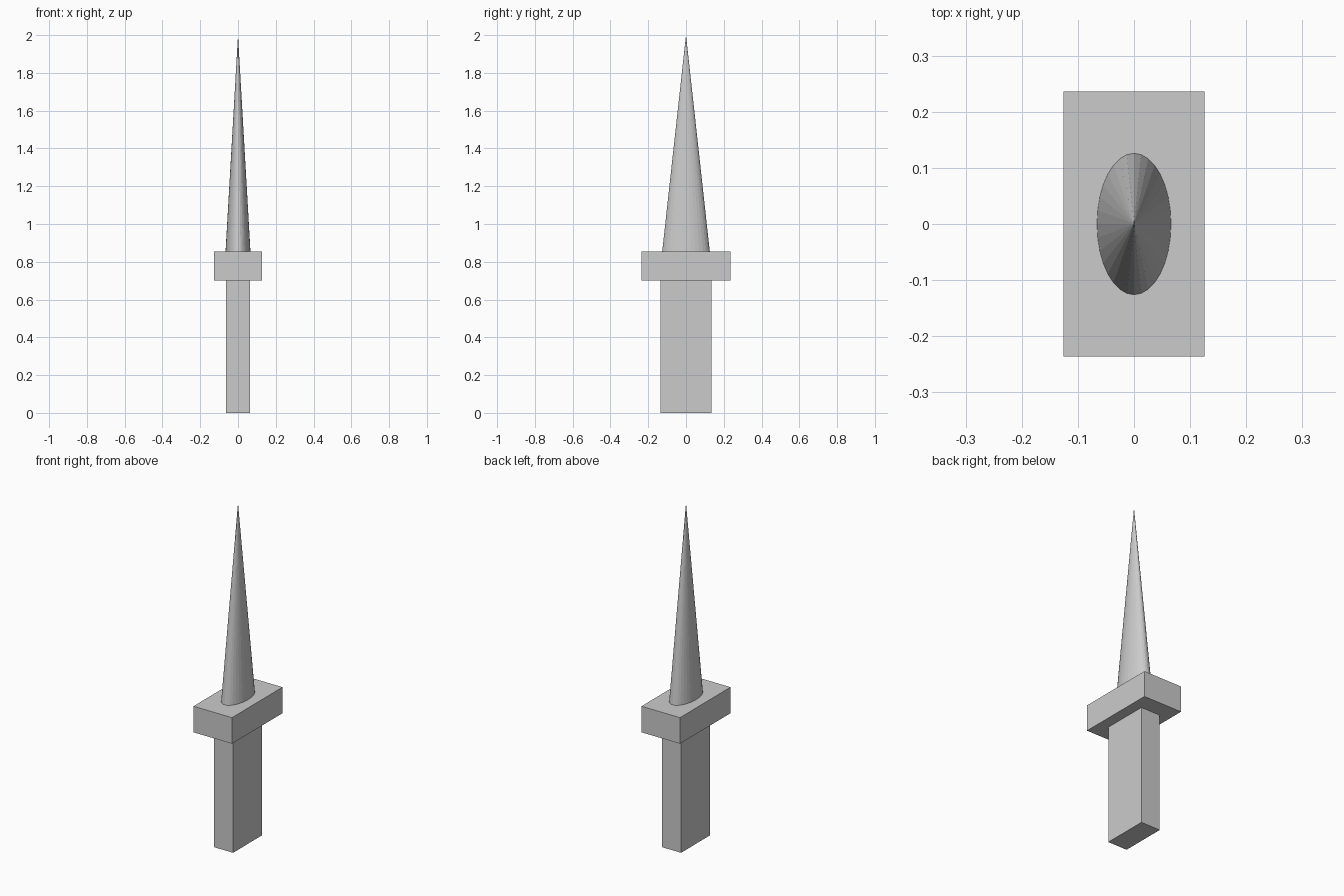
import bpy

if "Cube" in bpy.data.objects:
    bpy.data.objects.remove(bpy.data.objects["Cube"])


def box(name, half_x, half_y, z0, z1):
    bpy.ops.mesh.primitive_cube_add(size=2, location=(0, 0, (z0 + z1) / 2))
    ob = bpy.context.object
    ob.name = name
    ob.scale = (half_x, half_y, (z1 - z0) / 2)
    bpy.ops.object.transform_apply(location=False, rotation=False, scale=True)
    return ob


HANDLE_TOP, GUARD_TOP, TIP = 0.70, 0.854, 2.0

# Rectangular grip and cross guard
box("handle", 0.063, 0.136, 0.0, HANDLE_TOP)
box("guard", 0.126, 0.236, HANDLE_TOP, GUARD_TOP)

# Faceted blade: a cone flattened to an elliptical section
bpy.ops.mesh.primitive_cone_add(vertices=32, radius1=1, radius2=0,
                                depth=TIP - GUARD_TOP,
                                location=(0, 0, (GUARD_TOP + TIP) / 2))
blade = bpy.context.object
blade.name = "blade"
blade.scale = (0.066, 0.126, 1)
bpy.ops.object.transform_apply(location=False, rotation=False, scale=True)
